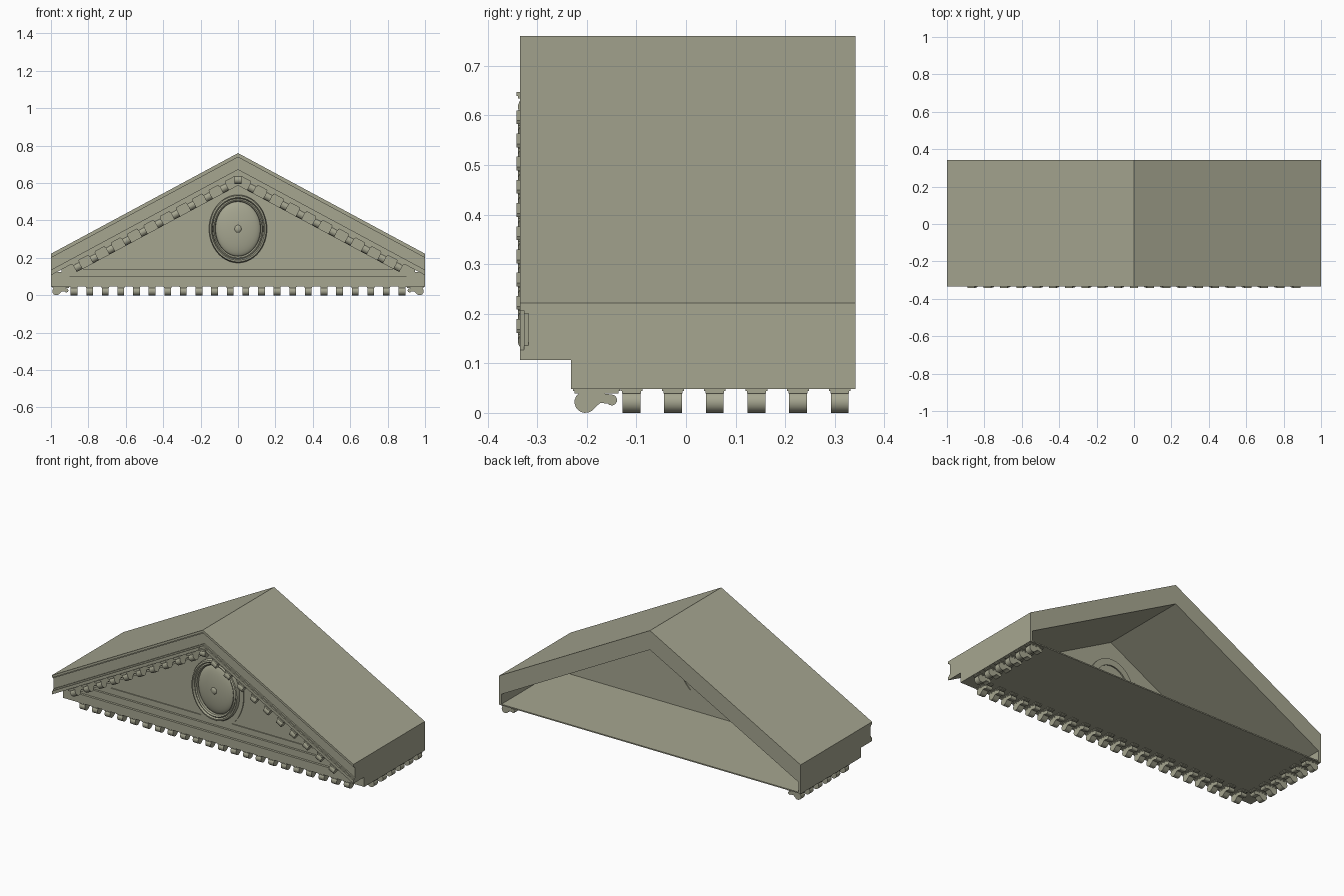
import bpy, bmesh, math
from mathutils import Matrix

cube = bpy.data.objects.get("Cube")
if cube:
    bpy.data.objects.remove(cube, do_unlink=True)

SLOPE = 0.538          # fall of the roof per unit of x
FRONT, WALL, BACK = -0.335, -0.232, 0.342
SOFFIT = 0.645         # underside of the rake at the ridge
MED_Z = 0.355          # centre of the oval medallion

stone = bpy.data.materials.new("weathered stone")
stone.use_nodes = True
stone.diffuse_color = (0.38, 0.38, 0.28, 1)
stone.node_tree.nodes["Principled BSDF"].inputs["Base Color"].default_value = (0.38, 0.38, 0.28, 1)


def add_prism(bm, pts, y0, y1, matrix=Matrix()):
    """Extrude an outline in x and z along y."""
    a = [bm.verts.new(matrix @ Matrix.Translation((x, y0, z)).translation) for x, z in pts]
    b = [bm.verts.new(matrix @ Matrix.Translation((x, y1, z)).translation) for x, z in pts]
    bm.faces.new(a)
    bm.faces.new(b[::-1])
    n = len(pts)
    for i in range(n):
        bm.faces.new((a[i], b[i], b[(i + 1) % n], a[(i + 1) % n]))


def finish(name, bm, smooth=False):
    bmesh.ops.recalc_face_normals(bm, faces=bm.faces)
    mesh = bpy.data.meshes.new(name)
    bm.to_mesh(mesh)
    bm.free()
    mesh.materials.append(stone)
    obj = bpy.data.objects.new(name, mesh)
    bpy.context.collection.objects.link(obj)
    if smooth:
        bpy.ops.object.select_all(action='DESELECT')
        obj.select_set(True)
        bpy.context.view_layer.objects.active = obj
        bpy.ops.object.shade_smooth_by_angle(angle=math.radians(35))
    return obj


def prism(name, pts, y0, y1):
    bm = bmesh.new()
    add_prism(bm, pts, y0, y1)
    return finish(name, bm)


def box(name, x0, x1, y0, y1, z0, z1):
    return prism(name, [(x0, z0), (x1, z0), (x1, z1), (x0, z1)], y0, y1)


def chevron(name, top, bottom, y0, y1, half=1.0):
    d = half * SLOPE
    return prism(name, [(-half, bottom - d), (0, bottom), (half, bottom - d),
                        (half, top - d), (0, top), (-half, top - d)], y0, y1)


def oval(rx, rz, start, end, n):
    return [(rx * math.cos(t), MED_Z + rz * math.sin(t))
            for t in (start + (end - start) * i / n for i in range(n + 1))]


# Roof slab with an upper and a lower lip around a recessed fascia
chevron("roof", 0.76, SOFFIT, FRONT + 0.017, BACK)
chevron("upper_cornice_lip", 0.76, 0.745, FRONT, -0.3)
chevron("upper_cornice_step", 0.747, 0.738, FRONT + 0.008, -0.3)
chevron("lower_cornice_step", 0.674, 0.663, FRONT + 0.008, -0.3)
chevron("lower_cornice_lip", 0.665, SOFFIT, FRONT, -0.3)
chevron("rake_bed", SOFFIT + 0.01, 0.587, -0.226, -0.19, 0.945)

# Base: floor, side walls and stepped front beam
box("floor", -1, 1, WALL, BACK, 0.048, 0.055)
box("front_beam", -1, 1, WALL, -0.19, 0.048, 0.1)
box("beam_band", -0.945, 0.945, -0.218, -0.19, 0.1, 0.14)
for side, name in ((-1, "right"), (1, "left")):
    x0, x1 = sorted((side * 0.985, side))
    box(name + "_side_wall", x0, x1, WALL, BACK, 0.048, 0.125)
    x0, x1 = sorted((side * 0.945, side))
    box(name + "_beam_end", x0, x1, WALL, -0.19, 0.09, 0.125)

# Tympanum wall, cut for the medallion and the two sunk panels
tympanum = prism("tympanum", [(-0.96, 0.1), (0.96, 0.1), (0, 0.63)], -0.205, -0.19)


def cut(cutter):
    cutter.hide_render = True
    cutter.hide_viewport = True
    mod = tympanum.modifiers.new("cut", 'BOOLEAN')
    mod.operation = 'DIFFERENCE'
    mod.solver = 'EXACT'
    mod.object = cutter


cut(prism("medallion_cutter", oval(0.135, 0.163, 0, math.tau, 48)[:-1], -0.25, -0.15))
for side, name in ((-1, "right"), (1, "left")):
    arc = oval(0.18, 0.218, -0.97, 0.48, 16)
    pts = [(side * x, z) for x, z in [(0.7, 0.175)] + arc]
    cut(prism(name + "_panel_cutter", pts, -0.25, -0.199))
    prism(name + "_panel_back", pts, -0.191, -0.185)


# Oval medallion: turned profiles of (radius, y) squeezed into an oval
def lathe(name, profile, rx, rz, closed):
    bm = bmesh.new()
    n = 64
    rings = [[bm.verts.new((r * rx * math.cos(i * math.tau / n), y,
                            MED_Z + r * rz * math.sin(i * math.tau / n))) for i in range(n)]
             for r, y in profile]
    pairs = list(zip(rings, rings[1:])) + ([(rings[-1], rings[0])] if closed else [])
    for a, b in pairs:
        for i in range(n):
            j = (i + 1) % n
            bm.faces.new((a[i], a[j], b[j], b[i]))
    if not closed:
        bm.faces.new(rings[0])
        bm.faces.new(rings[-1])
    return finish(name, bm, True)


lathe("medallion_outer_ring", [(1, -0.18), (1, -0.215), (0.97, -0.226), (0.92, -0.228),
                               (0.88, -0.218), (0.86, -0.18)], 0.155, 0.182, True)
lathe("medallion_inner_ring", [(1, -0.18), (1, -0.218), (0.95, -0.224),
                               (0.9, -0.218), (0.88, -0.18)], 0.135, 0.163, True)
dome = [(math.cos(t), -0.198 - 0.03 * math.sin(t))
        for t in (i * math.pi / 18 for i in range(9))]
lathe("medallion_dome", [(1, -0.188)] + dome, 0.121, 0.148, False)
lathe("medallion_boss", [(1, -0.22), (1, -0.229), (0.7, -0.234), (0.3, -0.236)],
      0.018, 0.02, False)


# Scroll brackets: local y runs inward from the outer end, z hangs from 0
def circle_arc(cy, cz, r, a0, a1, n):
    return [(cy + r * math.cos(math.radians(a0 + (a1 - a0) * i / n)),
             cz + r * math.sin(math.radians(a0 + (a1 - a0) * i / n))) for i in range(n + 1)]


SCROLL = (circle_arc(0.025, -0.028, 0.022, 90, 325, 12)
          + [(0.055, -0.03)]
          + circle_arc(0.078, -0.024, 0.011, 220, 430, 7))
TURN = Matrix.Rotation(math.pi / 2, 4, 'Z')


def brackets(name, matrices):
    bm = bmesh.new()
    for m in matrices:
        add_prism(bm, SCROLL, -0.018, 0.018, m @ TURN)
        for w, y0, y1, z0, z1 in ((0.022, 0, 0.095, -0.006, 0.002),
                                  (0.019, 0.003, 0.092, -0.011, -0.005)):
            add_prism(bm, [(-w, z0), (w, z0), (w, z1), (-w, z1)], y0, y1, m)
    return finish(name, bm, True)


# The turned outline runs along +y, so its width lies along x
STEP = 0.0835
brackets("front_brackets", [Matrix.Translation((s * (k + 0.5) * STEP, WALL + 0.004, 0.05))
                            for k in range(11) for s in (-1, 1)])
for side, name in ((-1, "right"), (1, "left")):
    brackets(name + "_side_brackets",
             [Matrix.Translation((side * 0.996, 0.31 - 0.084 * k, 0.05))
              @ Matrix.Rotation(side * math.pi / 2, 4, 'Z') for k in range(6)])

rake = []
for k in range(-10, 11):
    x = k * 0.087
    tilt = math.atan(SLOPE) * ((k > 0) - (k < 0))
    rake.append(Matrix.Translation((x, -0.342, SOFFIT - SLOPE * abs(x)))
                @ Matrix.Rotation(tilt, 4, 'Y'))
brackets("rake_brackets", rake)
